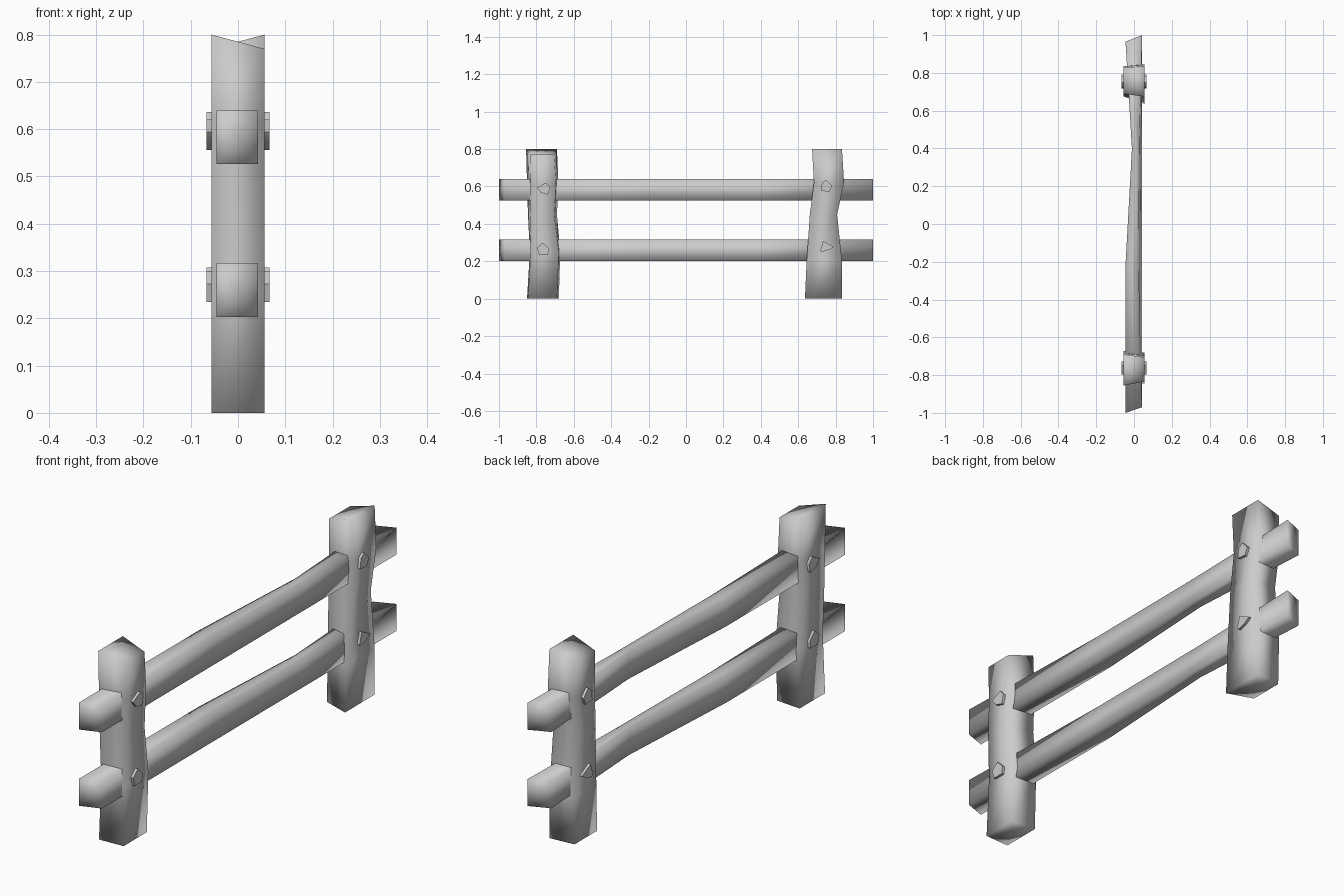
import bpy, bmesh
from math import radians

if "Cube" in bpy.data.objects:
    bpy.data.objects.remove(bpy.data.objects["Cube"])


def loft(name, rings, angle=None):
    """Skin a list of equal-sized vertex rings and cap both ends with a centre fan."""
    bm = bmesh.new()
    loops = [[bm.verts.new(p) for p in ring] for ring in rings]
    n = len(loops[0])
    for a, b in zip(loops, loops[1:]):
        for i in range(n):
            j = (i + 1) % n
            bm.faces.new((a[i], a[j], b[j], b[i]))
    caps = [bm.faces.new(loops[0]), bm.faces.new(loops[-1])]
    bmesh.ops.poke(bm, faces=caps)
    bmesh.ops.recalc_face_normals(bm, faces=bm.faces)
    for f in bm.faces:
        f.smooth = True
    mesh = bpy.data.meshes.new(name)
    bm.to_mesh(mesh)
    bm.free()
    obj = bpy.data.objects.new(name, mesh)
    bpy.context.collection.objects.link(obj)
    if angle:
        bpy.context.view_layer.objects.active = obj
        obj.select_set(True)
        bpy.ops.object.shade_smooth_by_angle(angle=radians(angle))
        obj.select_set(False)
    return obj


def post(name, levels, top_left, top_right):
    """Four-sided post; each level holds z, then the y span of the -x and +x sides."""
    w = 0.056
    rings = []
    for k, (z, l0, l1, r0, r1) in enumerate(levels):
        last = k == len(levels) - 1
        zl, zr = (top_left, top_right) if last else (z, z)
        rings.append([(-w, l0, zl), (w, r0, zr), (w, r1, zr), (-w, l1, zl)])
    loft(name, rings)


# Crooked posts with slanted tops
post("front_post", [
    (0.00, -0.85, -0.68, -0.845, -0.69),
    (0.25, -0.835, -0.672, -0.83, -0.68),
    (0.45, -0.845, -0.69, -0.835, -0.705),
    (0.62, -0.85, -0.682, -0.83, -0.695),
    (0.80, -0.855, -0.69, -0.834, -0.706)], 0.80, 0.77)
post("back_post", [
    (0.00, 0.675, 0.825, 0.636, 0.834),
    (0.20, 0.68, 0.83, 0.645, 0.834),
    (0.45, 0.685, 0.805, 0.662, 0.808),
    (0.62, 0.69, 0.835, 0.684, 0.845),
    (0.80, 0.69, 0.83, 0.674, 0.834)], 0.77, 0.80)

# Bowed rails: y of left side, y of right side, left x, right x at top, right x at bottom
RAIL = [(-1.0, -0.97, -0.045, 0.042, 0.042),
        (-0.2, -0.2, -0.044, 0.024, 0.042),
        (0.4, 0.4, -0.011, 0.028, 0.042),
        (0.965, 1.0, -0.045, 0.042, 0.042)]
for name, z0, z1 in (("lower_rail", 0.203, 0.317), ("upper_rail", 0.526, 0.64)):
    loft(name, [[(xl, yl, z0), (xb, yr, z0), (xt, yr, z1), (xl, yl, z1)]
                for yl, yr, xl, xt, xb in RAIL])

# Rough five-sided pegs driven through each joint
PEGS = {
    "front_upper_peg": [(-0.797, 0.594), (-0.749, 0.62), (-0.727, 0.594), (-0.738, 0.556), (-0.775, 0.567)],
    "front_lower_peg": [(-0.797, 0.273), (-0.765, 0.30), (-0.733, 0.267), (-0.738, 0.235), (-0.786, 0.235)],
    "back_upper_peg": [(0.727, 0.62), (0.749, 0.636), (0.781, 0.604), (0.765, 0.572), (0.722, 0.577)],
    "back_lower_peg": [(0.717, 0.257), (0.733, 0.308), (0.791, 0.278), (0.765, 0.262), (0.727, 0.25)],
}
for name, outline in PEGS.items():
    loft(name, [[(x, y, z) for y, z in outline] for x in (-0.067, 0.067)], 60)
